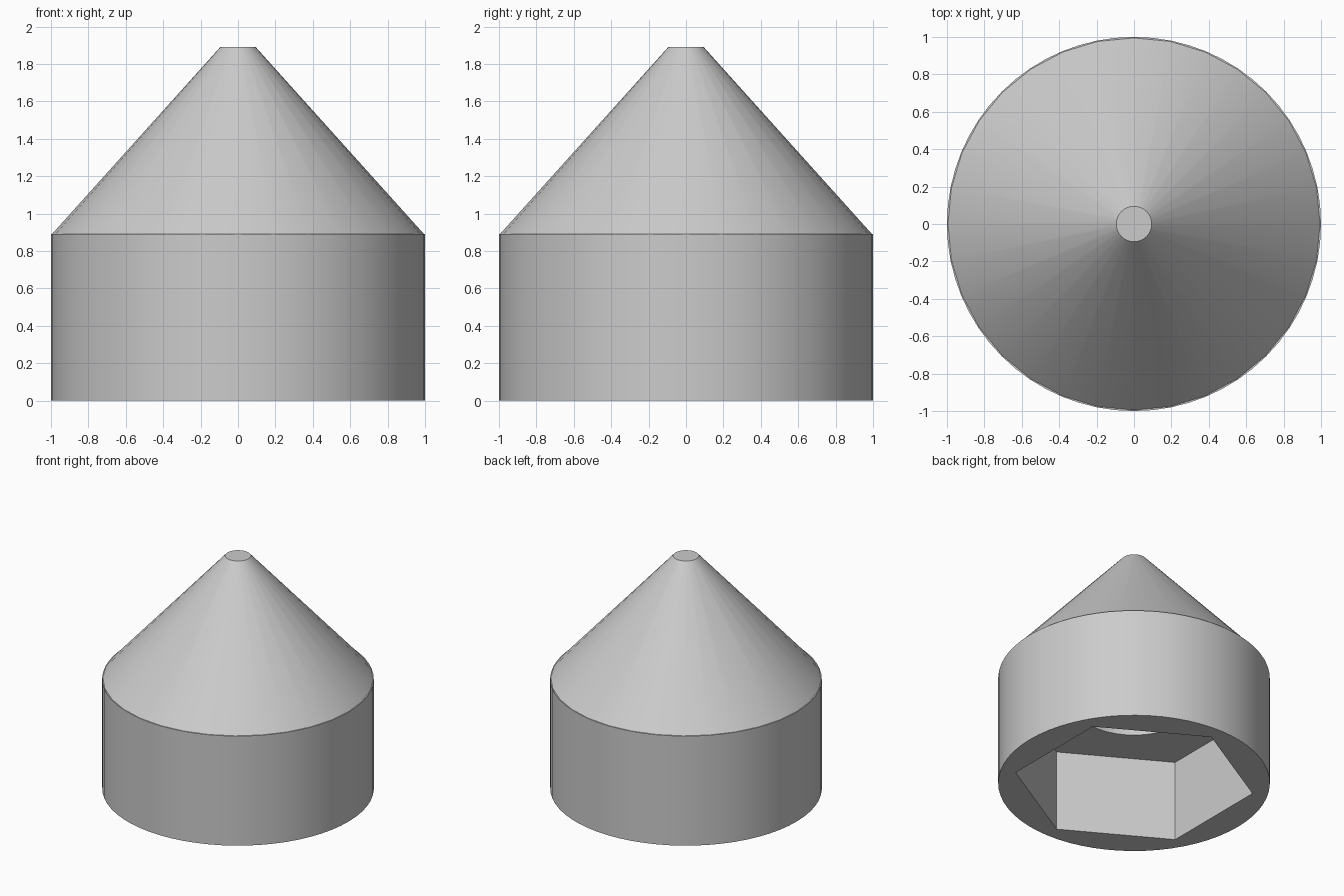
import bpy
import math

if "Cube" in bpy.data.objects:
    bpy.data.objects.remove(bpy.data.objects["Cube"])

grey = bpy.data.materials.new("light grey")
grey.diffuse_color = (0.6, 0.6, 0.6, 1)
grey.use_nodes = True
grey.node_tree.nodes["Principled BSDF"].inputs["Base Color"].default_value = grey.diffuse_color


def frustum(name, sides, r_low, r_high, z_low, z_high, turn=0.0):
    """Upright prism or truncated cone between two heights."""
    bpy.ops.mesh.primitive_cone_add(
        vertices=sides, radius1=r_low, radius2=r_high, depth=z_high - z_low,
        location=(0, 0, (z_low + z_high) / 2), rotation=(0, 0, turn))
    obj = bpy.context.object
    obj.name = name
    obj.data.materials.append(grey)
    return obj


def combine(target, tool, operation):
    """Apply a boolean to the target and remove the tool."""
    mod = target.modifiers.new(tool.name, 'BOOLEAN')
    mod.operation = operation
    mod.solver = 'EXACT'
    mod.object = tool
    bpy.ops.object.select_all(action='DESELECT')
    target.select_set(True)
    bpy.context.view_layer.objects.active = target
    bpy.ops.object.modifier_apply(modifier=mod.name)
    bpy.data.objects.remove(tool, do_unlink=True)


# Round base with a truncated cone on top
TOP, RIM = 1.89, 0.89
cap = frustum("pointed_cap", 64, 1.0, 1.0, 0, RIM)
# The cone starts slightly inside the base so the two join cleanly
slope = (0.995 - 0.095) / (TOP - RIM)
cone = frustum("cone", 32, 0.995 + slope * 0.004, 0.095, RIM - 0.004, TOP)
combine(cap, cone, 'UNION')

# Hexagonal socket in the underside, then a round bore above it
combine(cap, frustum("hex_socket", 6, 0.885, 0.885, -0.2, 0.656), 'DIFFERENCE')
combine(cap, frustum("round_bore", 32, 0.43, 0.43, 0.5, 0.9), 'DIFFERENCE')

# Smooth round walls, sharp rims and socket corners
bpy.ops.object.shade_smooth_by_angle(angle=math.radians(30))
